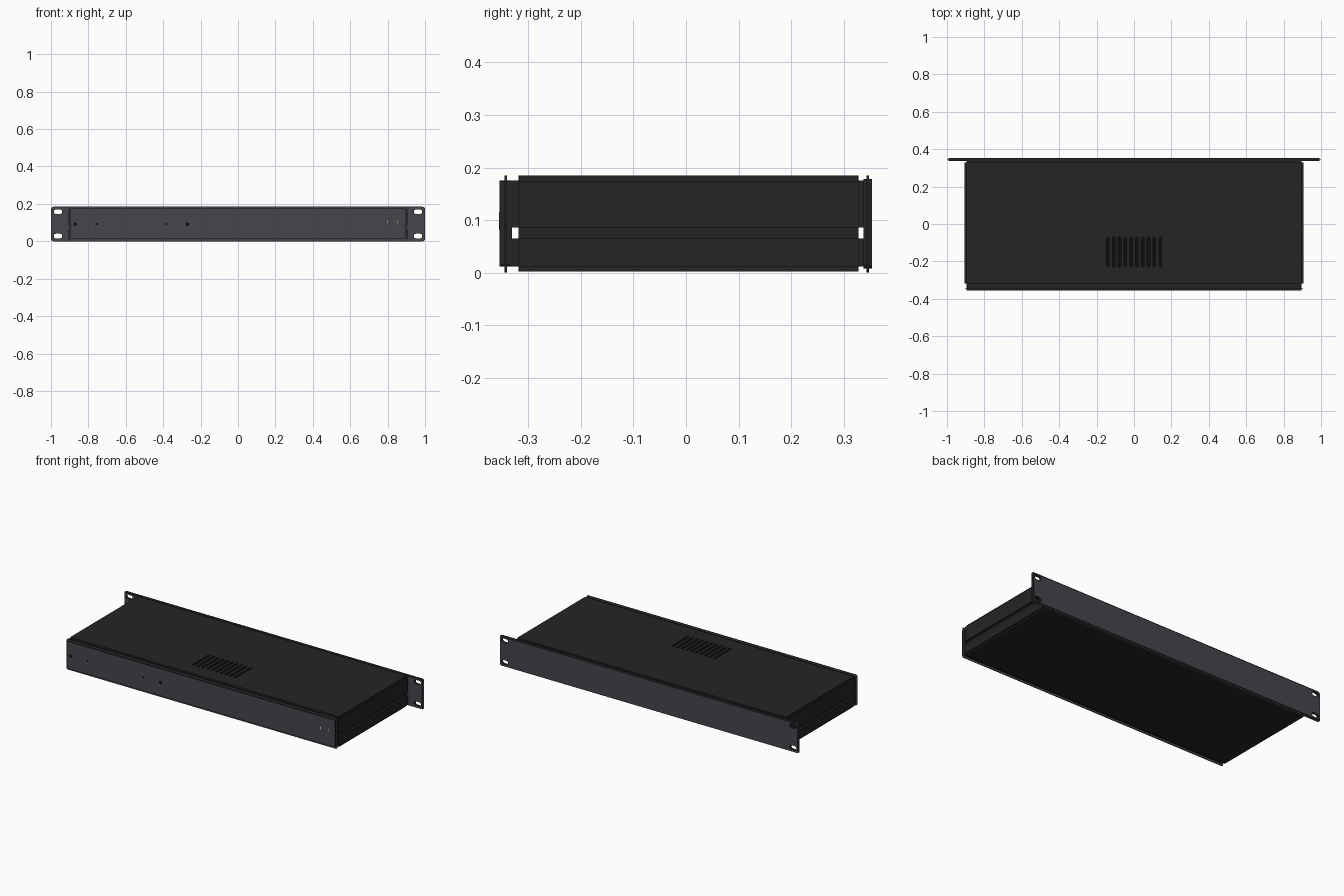
import bpy
import math

if "Cube" in bpy.data.objects:
    bpy.data.objects.remove(bpy.data.objects["Cube"])


def mat(name, rgb):
    m = bpy.data.materials.new(name)
    m.diffuse_color = (*rgb, 1)
    m.use_nodes = True
    m.node_tree.nodes["Principled BSDF"].inputs["Base Color"].default_value = m.diffuse_color
    return m


BLACK = mat("black_cover", (0.018, 0.018, 0.018))
GREY = mat("dark_grey_panel", (0.062, 0.060, 0.070))
DARK = mat("slot_black", (0.004, 0.004, 0.004))
YELLOW = mat("indicator_yellow", (0.55, 0.45, 0.12))
PALE = mat("indicator_pale", (0.5, 0.5, 0.5))


def box(name, x0, x1, y0, y1, z0, z1, m):
    v = [(x, y, z) for x in (x0, x1) for y in (y0, y1) for z in (z0, z1)]
    f = [(0, 1, 3, 2), (4, 6, 7, 5), (0, 4, 5, 1), (2, 3, 7, 6), (0, 2, 6, 4), (1, 5, 7, 3)]
    me = bpy.data.meshes.new(name)
    me.from_pydata(v, [], f)
    me.materials.append(m)
    ob = bpy.data.objects.new(name, me)
    bpy.context.collection.objects.link(ob)
    return ob


def round_rect(x0, x1, y0, y1, r, n=5):
    pts = []
    for i, (cx, cy) in enumerate([(x1 - r, y1 - r), (x0 + r, y1 - r), (x0 + r, y0 + r), (x1 - r, y0 + r)]):
        for k in range(n + 1):
            a = math.pi / 2 * (i + k / n)
            pts.append((cx + r * math.cos(a), cy + r * math.sin(a)))
    return pts


def sheet(name, loops, lo, hi, upright, mats):
    """Flat plate with holes: first loop is the outline, the rest are cut out."""
    cu = bpy.data.curves.new(name + "_outline", "CURVE")
    cu.dimensions = "2D"
    cu.fill_mode = "BOTH"
    cu.extrude = (hi - lo) / 2
    for pts in loops:
        s = cu.splines.new("POLY")
        s.points.add(len(pts) - 1)
        for p, (a, b) in zip(s.points, pts):
            p.co = (a, b, 0, 1)
        s.use_cyclic_u = True
    tmp = bpy.data.objects.new(name + "_tmp", cu)
    bpy.context.collection.objects.link(tmp)
    dg = bpy.context.evaluated_depsgraph_get()
    me = bpy.data.meshes.new_from_object(tmp.evaluated_get(dg))
    bpy.data.objects.remove(tmp)
    me.name = name
    me.materials.clear()
    for m in mats:
        me.materials.append(m)
    # broad faces take the first colour, edges the last
    for p in me.polygons:
        p.use_smooth = False
        p.material_index = 0 if abs(p.normal.z) > 0.7 else len(mats) - 1
    ob = bpy.data.objects.new(name, me)
    bpy.context.collection.objects.link(ob)
    mid = (lo + hi) / 2
    if upright:
        ob.rotation_euler = (math.pi / 2, 0, 0)
        ob.location = (0, mid, 0)
    else:
        ob.location = (0, 0, mid)
    return ob


H = 0.185
Y0, Y1 = -0.319, 0.328

# Case body: two wide shells with a recessed groove between them
box("lower_shell", -0.905, 0.905, Y0, Y1, 0.012, 0.065, BLACK)
box("upper_shell", -0.905, 0.905, Y0, Y1, 0.086, 0.174, BLACK)
box("side_groove", -0.892, 0.892, Y0, Y1, 0.065, 0.086, BLACK)
box("bottom_cover", -0.897, 0.897, Y0, Y1, 0.002, 0.012, BLACK)

# Top cover with a row of vent slots
vents = [round_rect(x - 0.007, x + 0.007, -0.23, -0.07, 0.006, 3)
         for x in [-0.14 + 0.28 * i / 9 for i in range(10)]]
sheet("top_cover", [round_rect(-0.897, 0.897, Y0, Y1, 0.003, 2)] + vents, 0.174, H, False, [BLACK])
box("vent_floor", -0.16, 0.16, -0.24, -0.06, 0.173, 0.1745, DARK)

# Shell ends that join the body to both panels, open at the groove
for side, a, b in (("front", -0.333, Y0), ("rear", Y1, 0.34)):
    box(side + "_lower_joint", -0.895, 0.895, a, b, 0.012, 0.065, BLACK)
    box(side + "_upper_joint", -0.895, 0.895, a, b, 0.086, 0.175, BLACK)

# Front panel with a thin rim at mid thickness
sheet("front_panel", [round_rect(-0.895, 0.895, 0.012, 0.175, 0.004, 2)], -0.355, -0.331, True, [GREY, BLACK])
sheet("front_panel_rim", [round_rect(-0.903, 0.903, 0, H, 0.008)], -0.345, -0.341, True, [GREY, BLACK])

# Rack panel with ears, four mounting slots and a thin rim
slots = [round_rect(min(s * 0.94, s * 0.985), max(s * 0.94, s * 0.985), z - 0.0125, z + 0.0125, 0.012)
         for s in (-1, 1) for z in (0.028, 0.158)]
sheet("rack_panel", [round_rect(-0.993, 0.993, 0.008, 0.178, 0.008)] + slots, 0.338, 0.354, True, [GREY, BLACK])
sheet("rack_panel_rim", [round_rect(-1, 1, 0, H, 0.014)] + slots, 0.344, 0.348, True, [GREY, BLACK])

# Small front holes
for i, (x, r) in enumerate([(-0.87, 0.009), (-0.755, 0.006), (-0.385, 0.005), (-0.27, 0.01)]):
    ring = [(x + r * math.cos(t * math.pi / 6), 0.092 + r * math.sin(t * math.pi / 6)) for t in range(12)]
    sheet("front_hole_%d" % (i + 1), [ring], -0.356, -0.354, True, [DARK])

# Indicator windows
box("indicator_left", 0.798, 0.803, -0.356, -0.354, 0.095, 0.115, PALE)
box("indicator_right", 0.849, 0.854, -0.356, -0.354, 0.095, 0.115, YELLOW)
